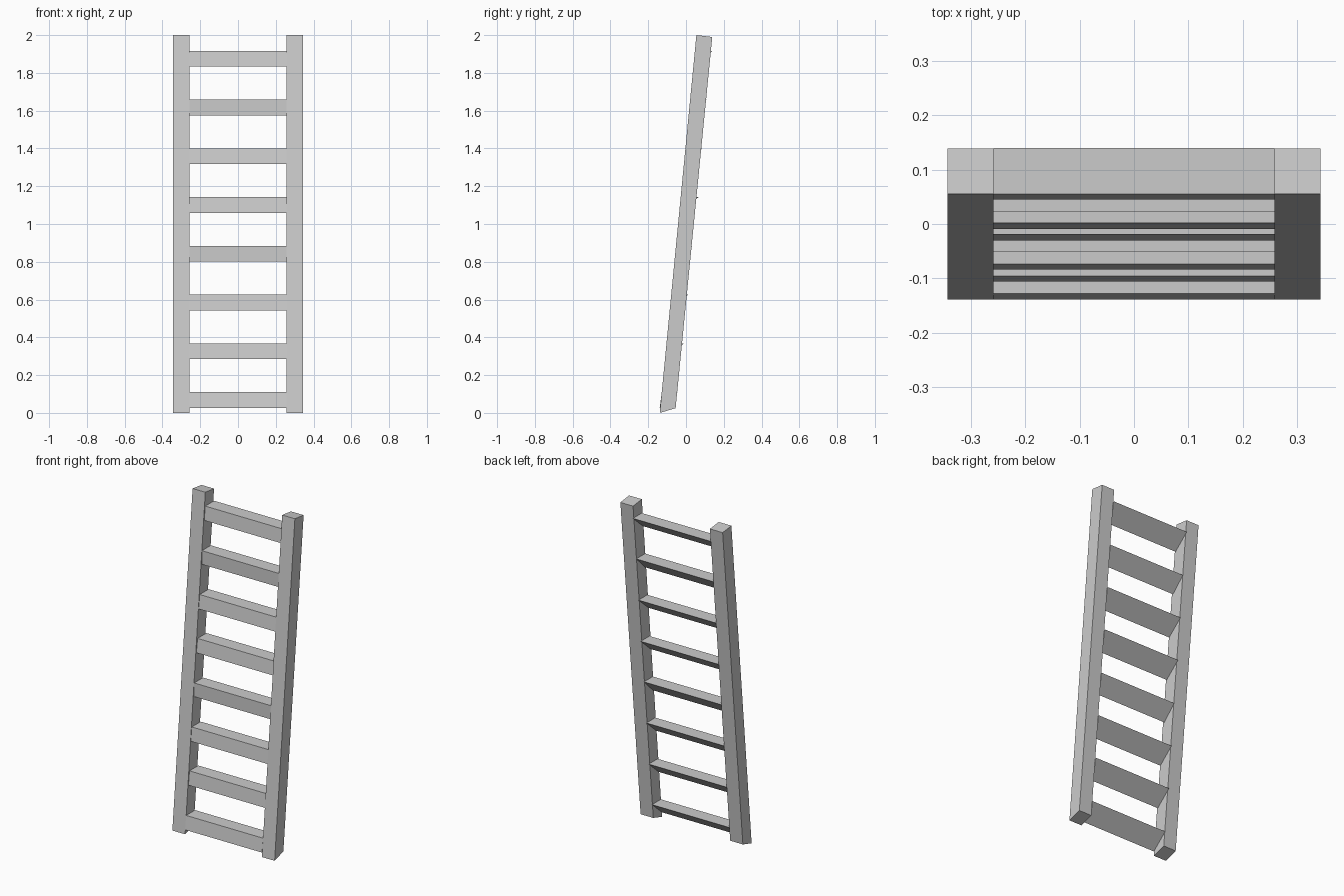
import bpy
import bmesh

old = bpy.data.objects.get("Cube")
if old:
    bpy.data.objects.remove(old, do_unlink=True)

# Single plain grey
grey = bpy.data.materials.new("plain_grey")
grey.use_nodes = True
colour = (0.6, 0.6, 0.6, 1)
grey.diffuse_color = colour
grey.node_tree.nodes["Principled BSDF"].inputs["Base Color"].default_value = colour


def side_prism(name, profile, x0, x1):
    """Sweep a (y, z) profile along x from x0 to x1."""
    bm = bmesh.new()
    face = bm.faces.new([bm.verts.new((x0, y, z)) for y, z in profile])
    swept = bmesh.ops.extrude_face_region(bm, geom=[face])["geom"]
    moved = [v for v in swept if isinstance(v, bmesh.types.BMVert)]
    bmesh.ops.translate(bm, verts=moved, vec=(x1 - x0, 0, 0))
    bmesh.ops.recalc_face_normals(bm, faces=bm.faces)
    mesh = bpy.data.meshes.new(name)
    bm.to_mesh(mesh)
    bm.free()
    mesh.materials.append(grey)
    obj = bpy.data.objects.new(name, mesh)
    bpy.context.collection.objects.link(obj)
    return obj


INNER, OUTER = 0.258, 0.343
DEPTH, HEIGHT = 0.085, 0.083

# Leaning side rails with slanted ends
rail = [(-0.139, 0), (-0.055, 0.025), (0.139, 1.99), (0.055, 2)]
side_prism("left_rail", rail, INNER, OUTER)
side_prism("right_rail", rail, -OUTER, -INNER)

# Wedge rungs: front edge (top y, bottom y), from bottom to top
fronts = [(-0.128, -0.139), (-0.096, -0.106), (-0.074, -0.084), (-0.051, -0.051),
          (-0.019, -0.03), (0.002, -0.009), (0.023, 0.023), (0.055, 0.045)]
for i, (top_y, low_y) in enumerate(fronts):
    top_z = 0.11 + i * 0.258
    side_prism(f"rung_{i + 1}",
               [(low_y, top_z - HEIGHT), (top_y + DEPTH, top_z), (top_y, top_z)],
               -INNER, INNER)
